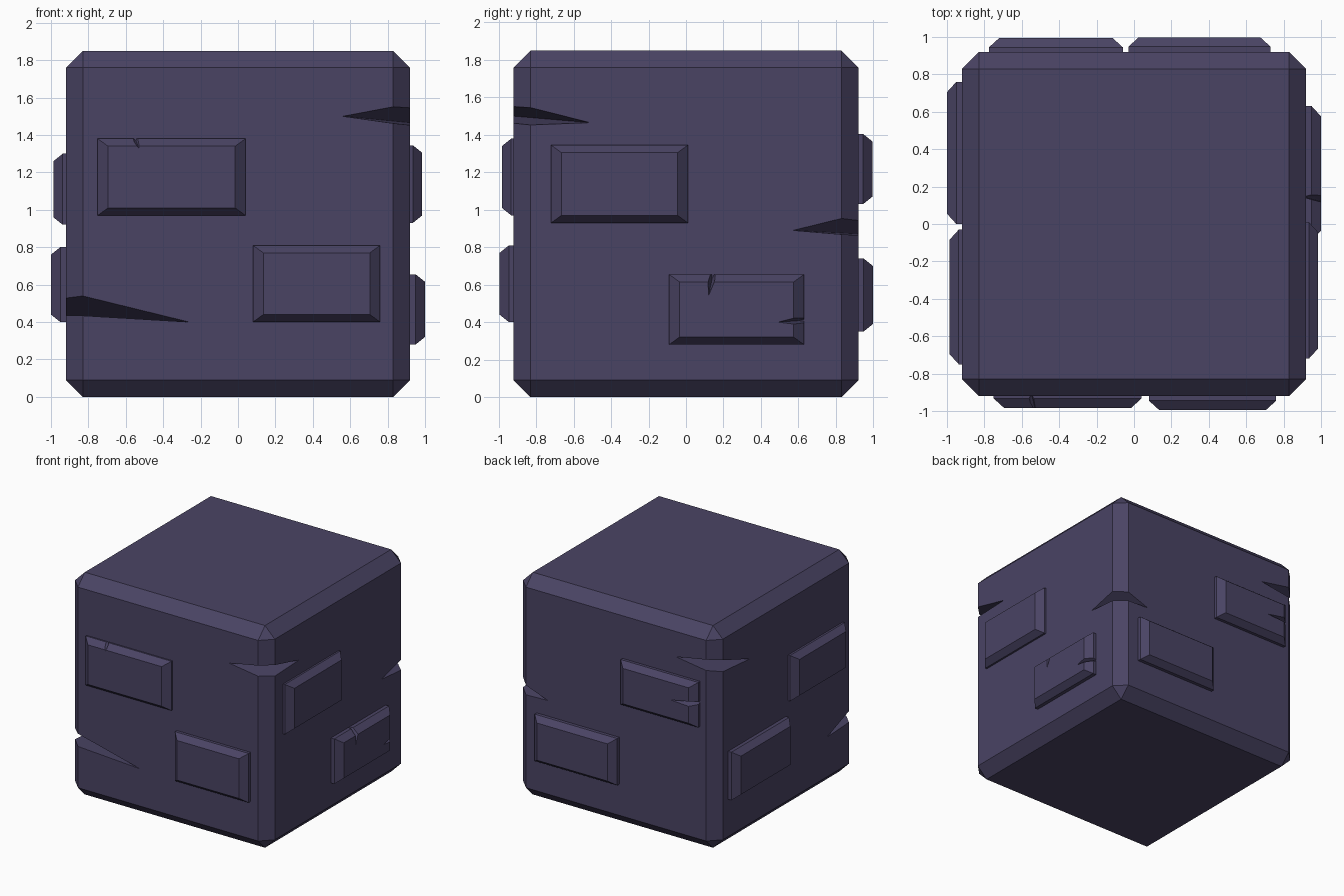
import bpy, bmesh, math

if "Cube" in bpy.data.objects:
    bpy.data.objects.remove(bpy.data.objects["Cube"])

stone = bpy.data.materials.new("dark purple stone")
stone.diffuse_color = (0.068, 0.057, 0.127, 1)
stone.use_nodes = True
stone.node_tree.nodes["Principled BSDF"].inputs["Base Color"].default_value = stone.diffuse_color

HALF, HEIGHT, CHAMFER = 0.92, 1.85, 0.09


def finish(bm, name):
    bmesh.ops.recalc_face_normals(bm, faces=bm.faces)
    mesh = bpy.data.meshes.new(name)
    bm.to_mesh(mesh)
    bm.free()
    mesh.materials.append(stone)
    obj = bpy.data.objects.new(name, mesh)
    bpy.context.collection.objects.link(obj)
    return obj


def hull(points, name):
    """Convex solid around a few points, with flat faces merged."""
    bm = bmesh.new()
    for p in points:
        bm.verts.new(p)
    bmesh.ops.convex_hull(bm, input=bm.verts)
    bmesh.ops.dissolve_limit(bm, angle_limit=math.radians(0.5),
                             verts=bm.verts, edges=bm.edges)
    return finish(bm, name)


def carve(target, points):
    """Cut a wedge-shaped crack out of the target."""
    cutter = hull(points, "crack_cutter")
    cutter.hide_render = True
    mod = target.modifiers.new("crack", 'BOOLEAN')
    mod.operation, mod.solver, mod.object = 'DIFFERENCE', 'EXACT', cutter
    bpy.context.view_layer.objects.active = target
    bpy.ops.object.modifier_apply(modifier=mod.name)
    bpy.data.objects.remove(cutter)


# Map (along the side, height, distance out) to world space
SIDES = {
    "front": lambda u, z, d: (u, -d, z),
    "back": lambda u, z, d: (u, d, z),
    "right": lambda u, z, d: (d, u, z),
    "left": lambda u, z, d: (-d, u, z),
}

# Main block with chamfered edges
bm = bmesh.new()
bmesh.ops.create_cube(bm, size=1)
for v in bm.verts:
    v.co = (v.co.x * 2 * HALF, v.co.y * 2 * HALF, (v.co.z + 0.5) * HEIGHT)
bmesh.ops.bevel(bm, geom=bm.edges[:], offset=CHAMFER, segments=1,
                affect='EDGES', profile=0.5)
block = finish(bm, "stone_block")

# Corner cracks: x sign, y sign, height, tip on the front/back face (x, z),
# tip on the left/right face (y, z)
for sx, sy, z, (tx, tz), (uy, uz) in [
    (1, -1, 1.508, (0.56, 1.50), (0.51, 1.465)),
    (-1, -1, 0.508, (0.26, 0.40), (0.54, 0.42)),
    (1, 1, 0.922, (0.63, 0.87), (0.57, 0.89)),
    (-1, 1, 1.56, (0.55, 1.55), (0.47, 1.46)),
]:
    deep, out = 0.835, 0.955
    carve(block, [
        (sx * tx, sy * (HALF + 0.001), tz),
        (sx * (HALF + 0.001), sy * uy, uz),
        (sx * deep, sy * deep, z),
        (sx * out, sy * out, z + 0.075),
        (sx * out, sy * out, z - 0.065),
    ])

# Raised bricks: side, name, along range, height range, how far out
bricks = {}
for side, level, u0, u1, z0, z1, d in [
    ("front", "upper", -0.75, 0.04, 0.97, 1.38, 0.983),
    ("front", "lower", 0.08, 0.76, 0.40, 0.81, 0.995),
    ("right", "upper", -0.72, 0.01, 0.93, 1.345, 0.985),
    ("right", "lower", -0.09, 0.63, 0.28, 0.655, 1.0),
    ("back", "upper", -0.775, -0.06, 1.03, 1.405, 0.995),
    ("back", "lower", -0.03, 0.73, 0.35, 0.74, 0.998),
    ("left", "upper", -0.75, -0.03, 0.92, 1.30, 0.987),
    ("left", "lower", 0.0, 0.76, 0.40, 0.80, 1.0),
]:
    place = SIDES[side]
    pts = []
    for depth, iu, iz in [(0.88, 0, 0), (d - 0.05, 0, 0), (d, 0.055, 0.04)]:
        for u in (u0 + iu, u1 - iu):
            for z in (z0 + iz, z1 - iz):
                pts.append(place(u, z, depth))
    bricks[side, level] = hull(pts, f"{side}_{level}_brick")

# Small nicks in brick edges: brick, tip on its face, nick on its rim,
# direction along the rim, half width, depth into the rim
for side, level, d, tip, rim, along, w, depth in [
    ("front", "upper", 0.983, (-0.53, 1.33), (-0.55, 1.38), (1, 0), 0.05, 0.02),
    ("right", "lower", 1.0, (0.12, 0.54), (0.145, 0.655), (1, 0), 0.035, 0.04),
    ("right", "lower", 1.0, (0.49, 0.40), (0.63, 0.41), (0, 1), 0.035, 0.05),
    ("back", "upper", 0.995, (-0.55, 1.22), (-0.775, 1.235), (0, 1), 0.035, 0.05),
]:
    place = SIDES[side]
    # unit direction from the rim into the brick
    inward = (0, -1) if along[0] else (math.copysign(1, tip[0] - rim[0]), 0)
    at = lambda s, k, out: place(rim[0] + along[0] * s + inward[0] * k,
                                 rim[1] + along[1] * s + inward[1] * k, out)
    carve(bricks[side, level], [
        place(tip[0], tip[1], d + 0.001),
        at(0, -0.001, 0.90),
        at(0, depth, d - 0.035),
        at(w, -0.02, d + 0.02),
        at(-w, -0.02, d + 0.02),
    ])
